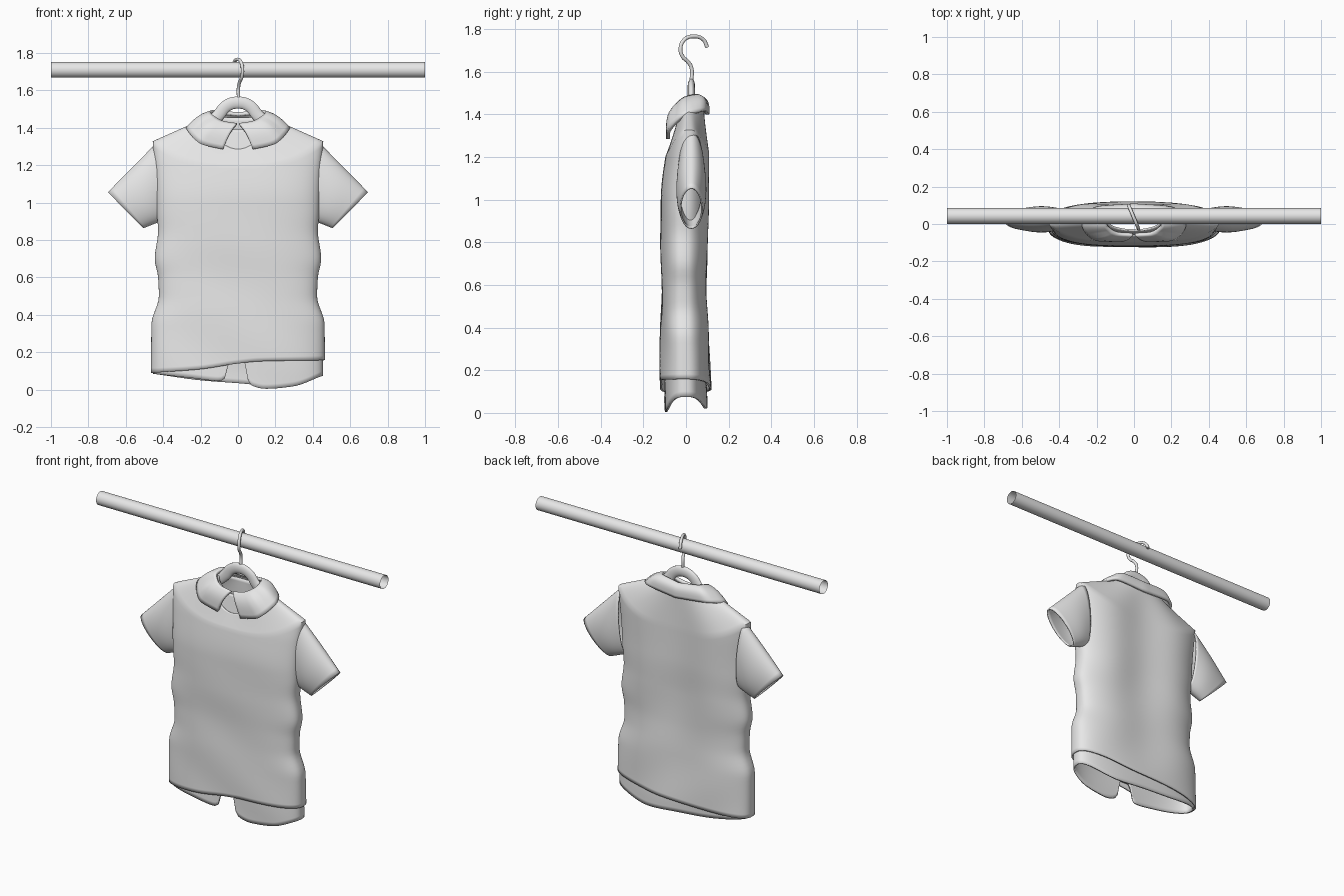
import bpy, bmesh, math
from math import sin, cos, pi

cube = bpy.data.objects.get("Cube")
if cube:
    bpy.data.objects.remove(cube, do_unlink=True)

grey = bpy.data.materials.new("light_grey")
grey.use_nodes = True
grey.diffuse_color = (0.8, 0.8, 0.8, 1)
grey.node_tree.nodes["Principled BSDF"].inputs["Base Color"].default_value = (0.8, 0.8, 0.8, 1)


def smooth(table, k):
    """Monotone cubic interpolation through (key, value) pairs."""
    if k <= table[0][0]:
        return table[0][1]
    if k >= table[-1][0]:
        return table[-1][1]
    slope = [(b[1] - a[1]) / (b[0] - a[0]) for a, b in zip(table, table[1:])]

    def tangent(i):
        if i == 0 or i == len(slope):
            return slope[min(i, len(slope) - 1)]
        a, b = slope[i - 1], slope[i]
        return 0 if a * b <= 0 else 2 * a * b / (a + b)

    i = max(n for n in range(len(slope)) if table[n][0] <= k)
    h = table[i + 1][0] - table[i][0]
    t = (k - table[i][0]) / h
    return (table[i][1] * (1 + 2 * t) * (1 - t) ** 2 + table[i + 1][1] * t * t * (3 - 2 * t)
            + h * (tangent(i) * t * (1 - t) ** 2 - tangent(i + 1) * t * t * (1 - t)))


def finish(obj, angle=50):
    if not obj.data.materials:
        obj.data.materials.append(grey)
    bpy.ops.object.select_all(action='DESELECT')
    obj.select_set(True)
    bpy.context.view_layer.objects.active = obj
    if obj.type == 'MESH':
        bpy.ops.object.shade_smooth_by_angle(angle=math.radians(angle))
    return obj


def loft(name, rings, closed=True, thickness=0.01):
    """Cloth sheet through rows of points, given a thin thickness."""
    bm = bmesh.new()
    rows = [[bm.verts.new(p) for p in ring] for ring in rings]
    n = len(rows[0])
    for a, b in zip(rows, rows[1:]):
        for j in range(n if closed else n - 1):
            k = (j + 1) % n
            bm.faces.new((a[j], a[k], b[k], b[j]))
    mesh = bpy.data.meshes.new(name)
    bm.to_mesh(mesh)
    bm.free()
    obj = bpy.data.objects.new(name, mesh)
    bpy.context.collection.objects.link(obj)
    mod = obj.modifiers.new("cloth", 'SOLIDIFY')
    mod.thickness, mod.offset = thickness, 0
    return finish(obj)


def tube(name, points, radius):
    """Round wire along a smooth path."""
    data = bpy.data.curves.new(name, 'CURVE')
    data.dimensions = '3D'
    data.bevel_depth, data.bevel_resolution = radius, 5
    data.use_fill_caps = True
    spline = data.splines.new('BEZIER')
    spline.bezier_points.add(len(points) - 1)
    for bp, p in zip(spline.bezier_points, points):
        bp.co = p
        bp.handle_left_type = bp.handle_right_type = 'AUTO'
    obj = bpy.data.objects.new(name, data)
    bpy.context.collection.objects.link(obj)
    return finish(obj)


# Torso outline by height: half width, front and back depth
WIDTH = [(0.1, .46), (.35, .458), (.5, .418), (.6, .422), (.7, .44), (.85, .422), (.95, .43),
         (1.1, .435), (1.33, .452)]
FRONT = [(.1, -.12), (.4, -.115), (.6, -.11), (.8, -.115), (1.0, -.114), (1.2, -.092), (1.33, -.06)]
BACK = [(.1, .115), (.4, .1), (.6, .09), (.8, .094), (1.0, .1), (1.2, .1), (1.33, .092)]
COLS = 160


def torso(name, hem_front, hem_back, inset_x, inset_y, neck):
    neck_w, neck_front_y, neck_back_y, neck_front_z, neck_z = neck
    angles = [2 * pi * i / COLS for i in range(COLS)]

    def body_point(a, v):
        c, s = cos(a), sin(a)
        hem = smooth(hem_front if s < 0 else hem_back, c * .46)
        z = hem + (1.2 + .125 * abs(c) ** 3 - hem) * v
        f, b = smooth(FRONT, z) + inset_y, smooth(BACK, z) - inset_y
        mid = (f + b) / 2
        side = (1 - abs(c) ** 2.7) ** (1 / 2.7) if abs(c) < 1 else 0
        x = c * (smooth(WIDTH, z) - inset_x)
        y = mid + (b - f) / 2 * side * (1 if s > 0 else -1)
        # Soft folds: a valley down the back and slanting creases below
        if s > 0:
            y -= .013 * side * cos(2 * pi * x / .56) * min(1, z / .8)
        y += .003 * side * sin(9 * x + 14 * z) * (1 - v)
        return x, y, z

    def neck_point(a):
        c, s = cos(a), sin(a)
        mid, half = (neck_front_y + neck_back_y) / 2, (neck_back_y - neck_front_y) / 2
        return neck_w * c, mid + half * s, neck_z - (neck_z - neck_front_z) * max(0, -s) ** 1.6

    rings = [[body_point(a, i / 48) for a in angles] for i in range(49)]
    for i in range(1, 13):
        t = i / 12
        rings.append([tuple(p + (q - p) * t for p, q in zip(body_point(a, 1), neck_point(a)))
                      for a in angles])
    return loft(name, rings)


# Sleeveless top layer with a slanting hem
torso("vest",
      [(-.46, .09), (-.2, .11), (0, .14), (.12, .152), (.46, .158)],
      [(-.46, .09), (-.2, .105), (.1, .115), (.3, .14), (.46, .158)],
      0, 0, (.17, -.06, .08, 1.285, 1.45))

# Shirt below it, with two rounded front tails
torso("shirt",
      [(-.46, .085), (-.25, .062), (-.1, .047), (-.068, .065), (-.045, .16),
       (.03, .16), (.055, .05), (.08, .02), (.15, .005), (.3, .018), (.46, .075)],
      [(-.46, .085), (-.2, .05), (0, .035), (.2, .02), (.46, .075)],
      .01, .022, (.14, -.033, .06, 1.39, 1.455))

# Sleeves, open at the cuff
for side, name in ((1, "left_sleeve"), (-1, "right_sleeve")):
    rings = []
    for i in range(13):
        t = i / 12
        cx, cz = .415 + .185 * t, 1.115 - .155 * t
        hx, hz = .015 + .078 * t, .205 - .112 * t
        hy = .058 + .012 * sin(pi * t) - .008 * t
        ring = []
        for j in range(48):
            a = 2 * pi * j / 48
            ring.append((side * (cx + hx * cos(a)), .025 + hy * sin(a), cz + hz * cos(a)))
        rings.append(ring)
    loft(name, rings, thickness=.008)

# Folded collar: neck edge and outer edge from the front opening to the back
NECK_EDGE = [(.006, -.055, 1.42), (.08, -.05, 1.432), (.145, -.005, 1.475), (.13, .05, 1.487), (0, .07, 1.475)]
OUTER_EDGE = [(.08, -.085, 1.285), (.2, -.083, 1.315), (.272, -.005, 1.395), (.2, .085, 1.415), (0, .1, 1.4)]


def along(edge, t):
    return [smooth([(i, p[axis]) for i, p in enumerate(edge)], t) for axis in range(3)]


collar_rows = []
for r in range(9):
    t = r / 8
    half = []
    for i in range(33):
        p, q = along(NECK_EDGE, i / 8), along(OUTER_EDGE, i / 8)
        x, y, z = (a + (b - a) * t for a, b in zip(p, q))
        bulge = sin(pi * t)
        half.append((x, y + .012 * bulge * (1 if i > 20 else -1 if i < 12 else 0), z + .016 * bulge))
    collar_rows.append(half + [(-x, y, z) for x, y, z in reversed(half[:-1])])
loft("collar", collar_rows, closed=False, thickness=.018)

# Hanger arms, flattened front to back
arm = [(.06, 0, 1.518), (.11, 0, 1.462), (.2, 0, 1.385), (.38, 0, 1.27)]
hanger = tube("hanger", [(-x, y, z) for x, y, z in reversed(arm)] + [(0, 0, 1.535)] + arm, .033)
hanger.scale.y = .52
hanger.location.y = .025

# Wire hook, slightly turned around the rail
hook_path = [(.025, 1.55), (.025, 1.62), (.008, 1.648), (-.015, 1.67), (-.026, 1.705),
             (-.008, 1.75), (.035, 1.766), (.08, 1.752), (.1, 1.715)]
tube("hook", [(.003 - .42 * (y - .025), y, z) for y, z in hook_path], .009)

# Open rail
bpy.ops.mesh.primitive_cylinder_add(vertices=48, radius=.042, depth=2, end_fill_type='NOTHING',
                                    location=(0, .043, 1.71), rotation=(0, pi / 2, 0))
rail = bpy.context.object
rail.name = "rail"
finish(rail)
